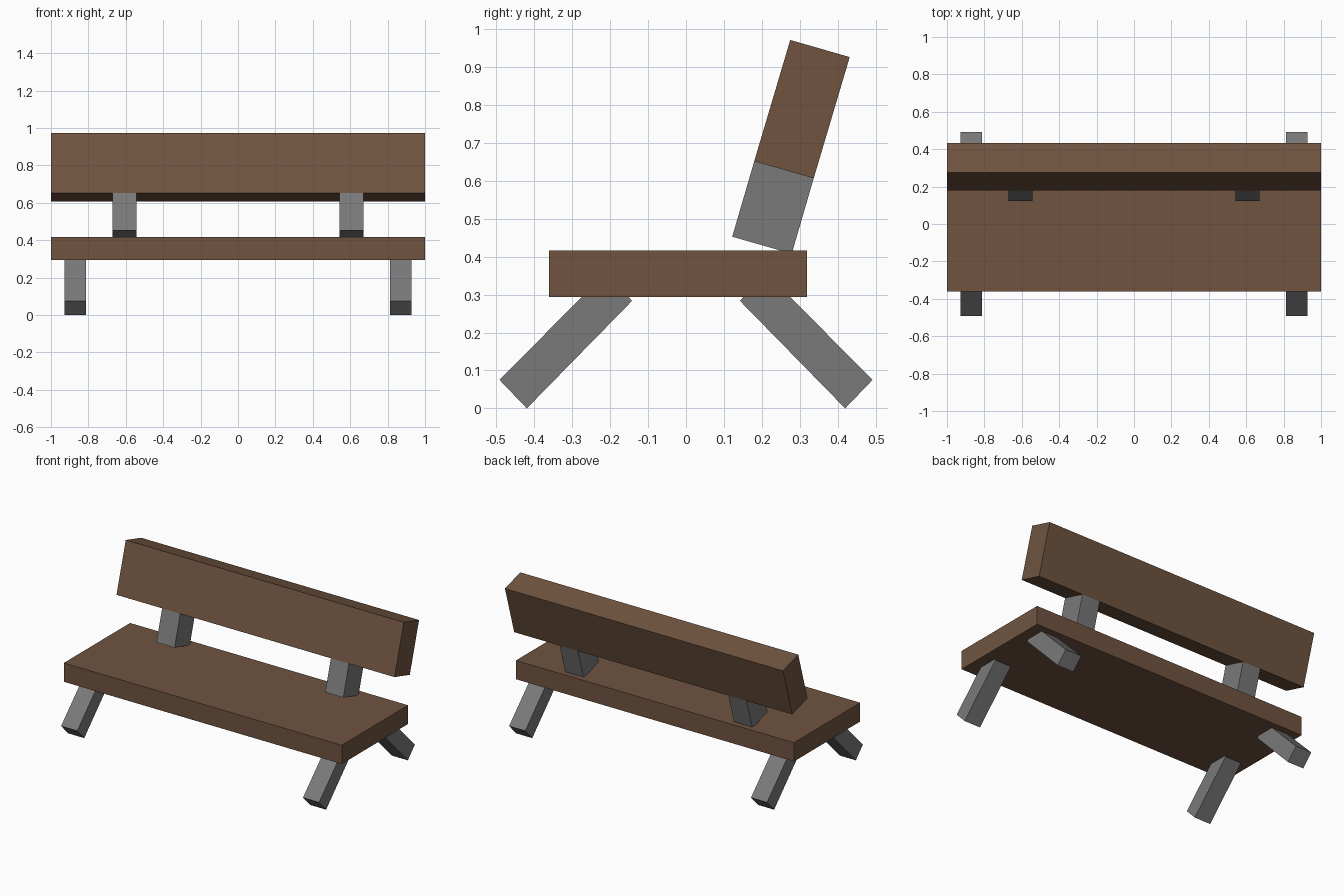
import bpy, bmesh

if "Cube" in bpy.data.objects:
    bpy.data.objects.remove(bpy.data.objects["Cube"])


def material(name, rgb):
    m = bpy.data.materials.new(name)
    m.diffuse_color = (*rgb, 1.0)
    m.use_nodes = True
    m.node_tree.nodes["Principled BSDF"].inputs["Base Color"].default_value = m.diffuse_color
    return m


wood = material("brown wood", (0.162, 0.088, 0.051))
metal = material("grey metal", (0.195, 0.195, 0.195))


def prism(name, profile, x0, x1, mat):
    """Extrude a side-view (y, z) profile along x."""
    bm = bmesh.new()
    face = bm.faces.new([bm.verts.new((x0, y, z)) for y, z in profile])
    side = bmesh.ops.extrude_face_region(bm, geom=[face])["geom"]
    moved = [v for v in side if isinstance(v, bmesh.types.BMVert)]
    bmesh.ops.translate(bm, verts=moved, vec=(x1 - x0, 0, 0))
    bmesh.ops.recalc_face_normals(bm, faces=bm.faces)
    mesh = bpy.data.meshes.new(name)
    bm.to_mesh(mesh)
    bm.free()
    mesh.materials.append(mat)
    obj = bpy.data.objects.new(name, mesh)
    bpy.context.collection.objects.link(obj)
    return obj


# Planks: flat seat and tilted backrest
seat = [(-0.362, 0.294), (0.319, 0.294), (0.319, 0.416), (-0.362, 0.416)]
back = [(0.180, 0.652), (0.337, 0.607), (0.432, 0.927), (0.275, 0.972)]
prism("seat", seat, -1, 1, wood)
prism("backrest", back, -1, 1, wood)

# Splayed leg, sunk into the seat, and backrest support
leg = [(-0.420, 0.0), (-0.142, 0.284), (-0.213, 0.357), (-0.492, 0.075)]
rear = [(-y, z) for y, z in leg]
support = [(0.122, 0.453), (0.279, 0.408), (0.337, 0.607), (0.180, 0.652)]

for label, s in (("left", -1), ("right", 1)):
    prism(f"front_leg_{label}", leg, s * 0.812, s * 0.928, metal)
    prism(f"rear_leg_{label}", rear, s * 0.812, s * 0.928, metal)
    prism(f"back_support_{label}", support, s * 0.542, s * 0.672, metal)
